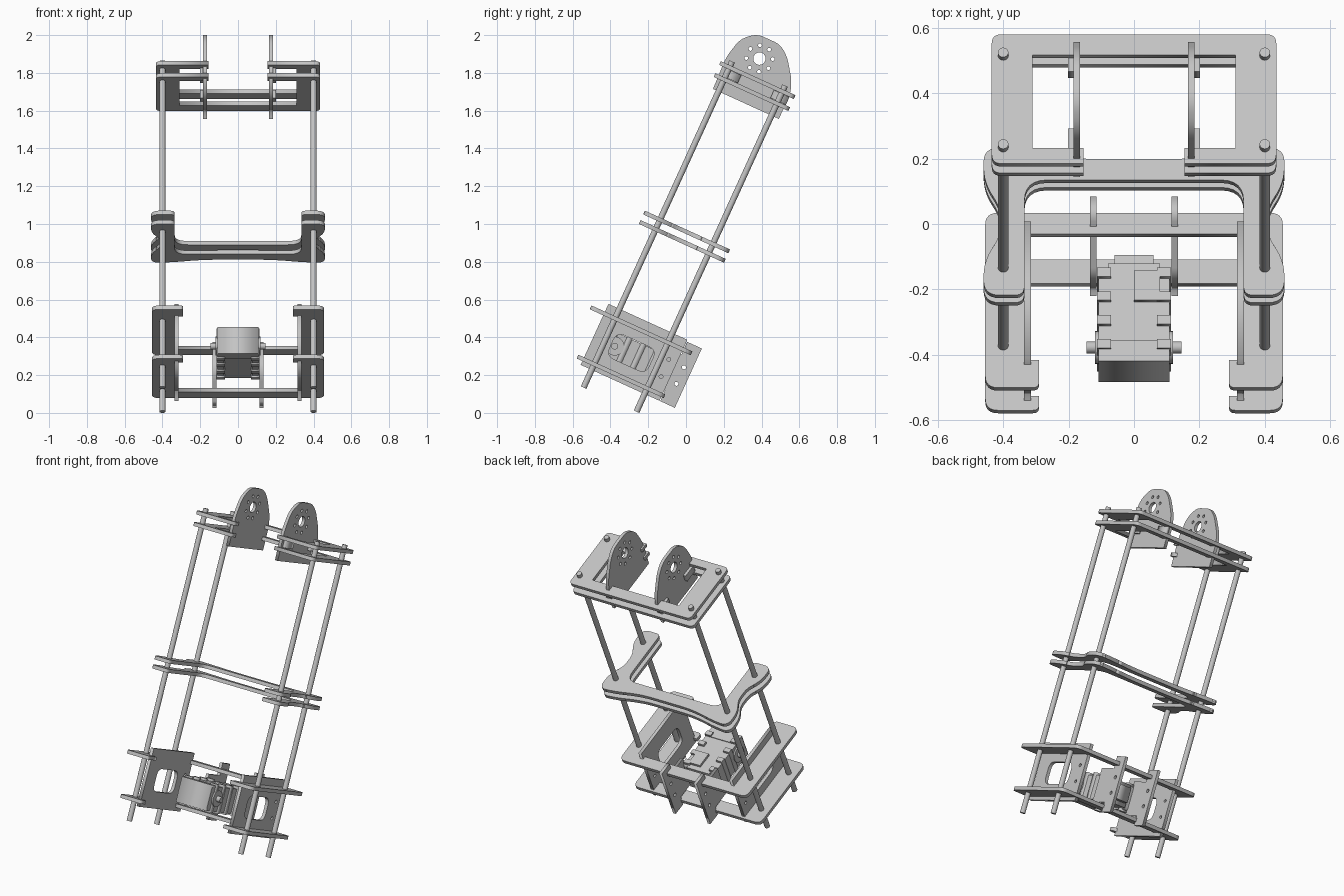
import bpy, math
from mathutils import Matrix, Vector

cube = bpy.data.objects.get("Cube")
if cube:
    bpy.data.objects.remove(cube, do_unlink=True)

GREY = (0.55, 0.55, 0.55, 1)
mat = bpy.data.materials.new("light_grey")
mat.use_nodes = True
mat.diffuse_color = GREY
mat.node_tree.nodes["Principled BSDF"].inputs["Base Color"].default_value = GREY

# The whole frame leans backwards
TILT = Matrix.Rotation(math.radians(-24.5), 4, 'X')
# Turns a flat (x, y) profile into an upright (y, z) one
UPRIGHT = Matrix(((0, 0, 1, 0), (1, 0, 0, 0), (0, 1, 0, 0), (0, 0, 0, 1)))


def add(name, mesh):
    ob = bpy.data.objects.new(name, mesh)
    bpy.context.collection.objects.link(ob)
    mesh.materials.clear()
    mesh.materials.append(mat)
    ob.matrix_world = TILT
    return ob


def rounded(points):
    """Points are (x, y) or (x, y, cut); cut rounds the corner."""
    out = []
    for i, p in enumerate(points):
        c = Vector(p[:2])
        if len(p) == 2:
            out.append(c)
            continue
        a = Vector(points[i - 1][:2])
        b = Vector(points[(i + 1) % len(points)][:2])
        a = c + (a - c).normalized() * p[2]
        b = c + (b - c).normalized() * p[2]
        for k in range(7):
            t = k / 6
            out.append(a * (1 - t) ** 2 + c * 2 * t * (1 - t) + b * t * t)
    return out


def circle(x, y, r, n=20):
    return [(x + r * math.cos(math.tau * k / n), y + r * math.sin(math.tau * k / n)) for k in range(n)]


def sheet(name, loops, thick, matrix):
    """Extruded flat outline; the loops after the first are holes."""
    cu = bpy.data.curves.new(name, 'CURVE')
    cu.dimensions = '2D'
    cu.fill_mode = 'BOTH'
    cu.extrude = thick / 2
    for loop in loops:
        sp = cu.splines.new('POLY')
        sp.points.add(len(loop) - 1)
        for pt, co in zip(sp.points, loop):
            pt.co = (co[0], co[1], 0, 1)
        sp.use_cyclic_u = True
    tmp = bpy.data.objects.new(name + "_profile", cu)
    bpy.context.collection.objects.link(tmp)
    deps = bpy.context.evaluated_depsgraph_get()
    mesh = bpy.data.meshes.new_from_object(tmp.evaluated_get(deps))
    bpy.data.objects.remove(tmp, do_unlink=True)
    mesh.transform(matrix)
    return add(name, mesh)


def plate(name, half, z):
    full = half + [(-p[0],) + tuple(p[1:]) for p in reversed(half)]
    return sheet(name, [rounded(full)], 0.022, Matrix.Translation((0, 0, z)))


def panel(name, loops, x, thick=0.02):
    return sheet(name, loops, thick, Matrix.Translation((x, 0, 0)) @ UPRIGHT)


def box(name, x0, x1, y0, y1, z0, z1):
    loop = [(x0, y0), (x1, y0), (x1, y1), (x0, y1)]
    return sheet(name, [loop], z1 - z0, Matrix.Translation((0, 0, (z0 + z1) / 2)))


def rect(y0, y1, z0, z1, *cut):
    return rounded([(y0, z0) + cut, (y1, z0) + cut, (y1, z1) + cut, (y0, z1) + cut])


# Horizontal plates
top_half = [(.435, -.17, .03), (.435, -.604, .03), (.155, -.604), (.155, -.552),
            (.31, -.552), (.31, -.24)]
plate("top_plate_upper", top_half, 1.76)
plate("top_plate_lower", top_half, 1.69)

middle_half = [(.2, -.185, .1), (.35, -.15, .08), (.46, -.145, .05), (.46, -.27, .06),
               (.41, -.34, .04), (.41, -.45, .04), (.46, -.52, .06), (.46, -.642, .05),
               (.335, -.642, .03), (.335, -.255, .07)]
plate("middle_plate_upper", middle_half, .873)
plate("middle_plate_lower", middle_half, .818)


def base_half(back, front, tab, bar):
    return [(.455, back, .04), (.455, front, .04), (.29, front, .02), (.29, tab),
            (.337, tab), (.337, bar)]


plate("base_plate_upper", base_half(-.104, -.691, -.598, -.175), .299)
plate("base_plate_lower", base_half(-.14, -.646, -.598, -.22), .033)

# Outlines of the upright panels
head = rounded([(-.198, 1.62), (-.198, 1.77, .03), (-.225, 1.84, .03), (-.3, 1.945, .04),
                (-.36, 1.982, .03), (-.49, 1.982, .04), (-.56, 1.92, .04),
                (-.588, 1.8, .04), (-.581, 1.62)])
head_holes = [circle(-.424, 1.868, .033)]
for k in range(8):
    a = math.tau * (k + .5) / 8
    head_holes.append(circle(-.424 + .07 * math.cos(a), 1.868 + .07 * math.sin(a), .01, 12))
inner = rounded([(-.065, 0), (-.065, .345), (-.15, .345), (-.15, .27), (-.27, .27),
                 (-.27, .06), (-.15, .06), (-.15, 0)])

for side, s in (("left", 1), ("right", -1)):
    # Threaded rods
    for end, y in (("front", -.549), ("back", -.241)):
        rod = sheet(f"{end}_{side}_rod", [circle(s * .4, y, .016, 24)], 1.897,
                    Matrix.Translation((0, 0, .8455)))
        bpy.context.view_layer.objects.active = rod
        rod.select_set(True)
        bpy.ops.object.shade_smooth_by_angle()
        rod.select_set(False)

    # Head bracket with its clamp blocks
    panel(f"{side}_head_bracket", [head] + head_holes, s * .175)
    for end, y in (("front", -.565), ("back", -.285)):
        x0, x1 = sorted((s * .184, s * .202))
        box(f"{end}_{side}_head_block", x0, x1, y, y + .09, 1.703, 1.748)

    # Outer base panel with window
    holes = [rect(-.51, -.28, .10, .238, .045), circle(-.2, .12, .01, 12), circle(-.2, .22, .01, 12)]
    panel(f"{side}_base_panel", [rect(-.613, -.154, 0, .355)] + holes, s * .326, .021)

    # Inner bracket holding the motor
    holes = [circle(-.11, z, .011, 12) for z in (.119, .215)]
    panel(f"{side}_motor_bracket", [inner] + holes, s * .124)

    # Motor side shell, ribs, horn and shaft
    panel(f"{side}_motor_shell", [rect(-.566, -.25, .085, .235, .02)], s * .092, .034)
    for i, y in enumerate((-.53, -.45, -.37, -.29)):
        x0, x1 = sorted((s * .07, s * .113))
        box(f"{side}_motor_rib_{i + 1}", x0, x1, y, y + .03, .075, .25)
    panel(f"{side}_motor_horn", [circle(-.49, .165, .05, 28)], s * .113, .012)
    panel(f"{side}_motor_shaft", [circle(-.49, .165, .018)], s * .125, .04)

# Motor body, front cap and raised cover
box("motor_body", -.08, .08, -.56, -.24, .095, .235)
box("motor_front_cap", -.108, .108, -.57, -.5, .085, .24)
box("motor_cover", 0, .08, -.37, -.27, .23, .25)
box("motor_connector", -.06, .06, -.25, -.2, .12, .21)
